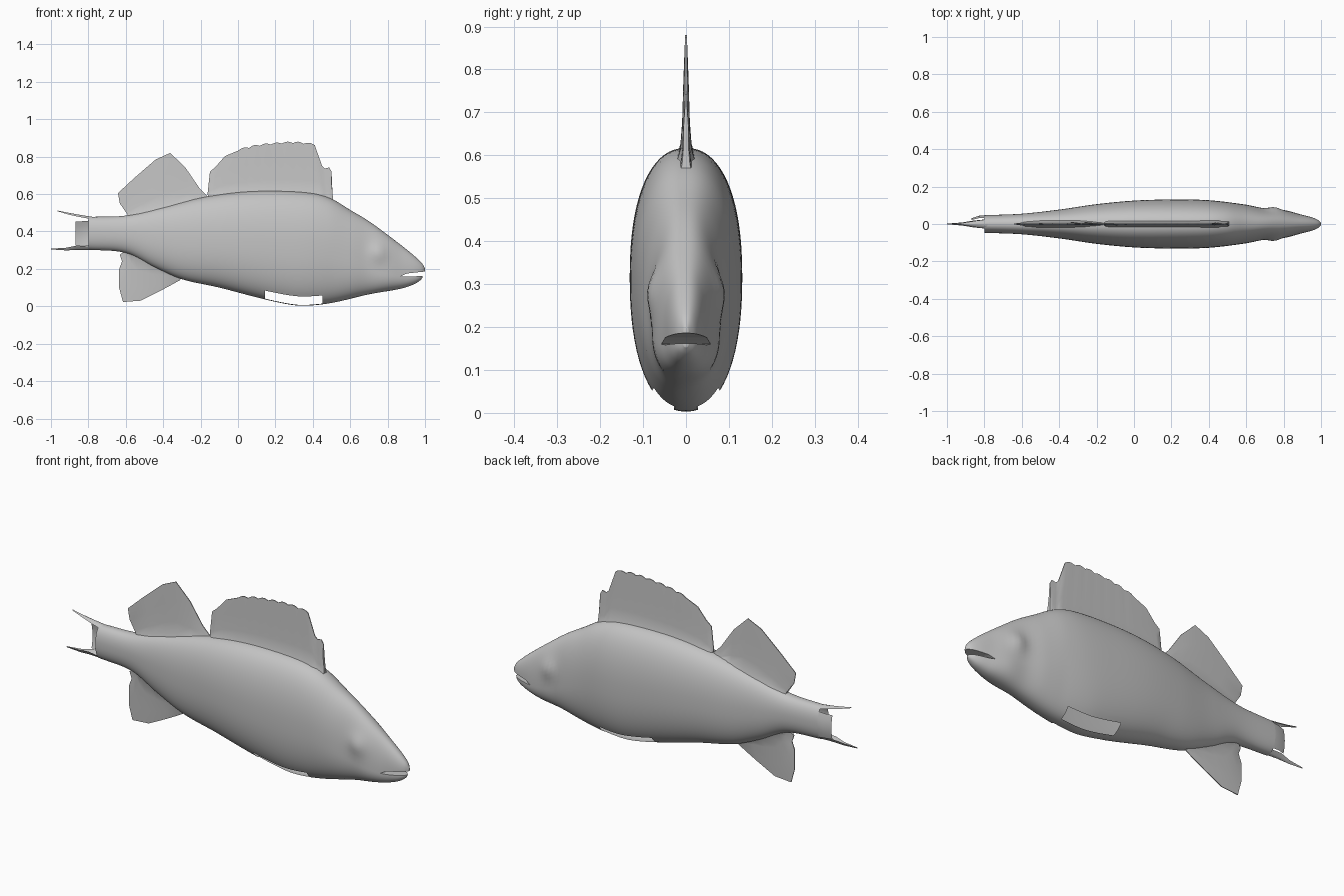
import bpy
import bmesh
from math import sin, cos, pi, exp, radians

cube = bpy.data.objects.get("Cube")
if cube:
    bpy.data.objects.remove(cube, do_unlink=True)

grey = bpy.data.materials.new("plain_grey")
grey.use_nodes = True
grey.diffuse_color = (0.55, 0.55, 0.55, 1)
grey.node_tree.nodes["Principled BSDF"].inputs["Base Color"].default_value = (0.55, 0.55, 0.55, 1)


def finish(name, bm, angle=50):
    """Weld, orient and smooth a bmesh, then link it as an object."""
    bmesh.ops.remove_doubles(bm, verts=bm.verts, dist=0.0002)
    bmesh.ops.recalc_face_normals(bm, faces=bm.faces)
    me = bpy.data.meshes.new(name)
    bm.to_mesh(me)
    bm.free()
    me.materials.append(grey)
    me.shade_smooth()
    me.set_sharp_from_angle(angle=radians(angle))
    ob = bpy.data.objects.new(name, me)
    bpy.context.collection.objects.link(ob)
    return ob


def loft(bm, rows, closed=False, skip=None):
    """Join rows of points with quads; skip(i, j) leaves a hole."""
    grid = [[bm.verts.new(p) for p in row] for row in rows]
    n = len(grid[0])
    for i in range(len(grid) - 1):
        for j in range(n if closed else n - 1):
            k = (j + 1) % n
            if not (skip and skip(i, j)):
                bm.faces.new((grid[i][j], grid[i][k], grid[i + 1][k], grid[i + 1][j]))
    return grid


def curve(points, x):
    """Smooth interpolation through (x, value) points."""
    n = len(points)

    def slope(i):
        a, b = points[max(i - 1, 0)], points[min(i + 1, n - 1)]
        return (b[1] - a[1]) / (b[0] - a[0])
    i = 0
    while i < n - 2 and x > points[i + 1][0]:
        i += 1
    (x0, y0), (x1, y1) = points[i], points[i + 1]
    h = x1 - x0
    t = (x - x0) / h
    return ((1 + 2 * t) * (1 - t) ** 2 * y0 + t * (1 - t) ** 2 * h * slope(i)
            + t * t * (3 - 2 * t) * y1 + t * t * (t - 1) * h * slope(i + 1))


# Body profiles: back, belly and half width along the length
BACK = [(-.8, .478), (-.6, .485), (-.4, .53), (-.2, .58), (0, .61), (.2, .617), (.4, .605),
        (.5, .575), (.6, .515), (.7, .455), (.8, .382), (.9, .305), (.96, .254), (.99, .222), (1, .2)]
BELLY = [(-.8, .303), (-.6, .285), (-.45, .21), (-.3, .145), (-.1, .1), (.1, .048), (.25, .014),
         (.35, .003), (.5, .018), (.7, .064), (.87, .094), (.95, .118), (.985, .138), (1, .153)]
WIDTH = [(-.8, .047), (-.6, .055), (-.4, .077), (-.2, .106), (0, .125), (.2, .131), (.4, .127),
         (.6, .103), (.7, .083), (.8, .075), (.9, .049), (.95, .036), (.985, .021), (1, .006)]
MOUTH = 0.87
SEG = 36


def seam(x):
    """Heights of the upper and lower lip lines."""
    mid = (curve(BACK, x) + curve(BELLY, x)) / 2
    if x <= MOUTH:
        t = max(0, (x - 0.5) / (MOUTH - 0.5))
        z = mid + (0.16 - mid) * t
        return z, z
    s = (x - MOUTH) / (1 - MOUTH)
    return 0.16 + 0.012 * min(1, s * 4) + 0.014 * s, 0.16 - 0.003 * min(1, s * 4) + 0.005 * s


def arc(x, z_edge, z_end):
    """Half a rounded cross-section, with the eye bulging out of it."""
    w = curve(WIDTH, x)
    x_out = x
    if z_end < z_edge and x > MOUTH:
        x_out = MOUTH + (x - MOUTH) * 0.9
    p = 2 / 2.25
    row = []
    for j in range(SEG + 1):
        a = pi * j / SEG
        c = cos(a)
        side = (c > 0) - (c < 0)
        y = -side * w * abs(c) ** p
        z = z_edge + (z_end - z_edge) * max(0, sin(a)) ** p
        bump = 0.016 * exp(-((x - .75) / .042) ** 2 - ((z - .285) / .05) ** 2)
        if abs(c) > 0.05:
            y -= side * bump
        row.append((x_out, y, z))
    return row


xs = [-.8 + i * (MOUTH + .8) / 76 for i in range(77)]
xs += [MOUTH + (1 - MOUTH) * sin(pi / 2 * i / 12) for i in range(1, 13)]
upper = [arc(x, seam(x)[0], curve(BACK, x)) for x in xs]
lower = [arc(x, seam(x)[1], curve(BELLY, x)) for x in xs]


def belly_slot(i, j):
    """Openings left where the paired belly fins would attach."""
    a = (j + 0.5) * 180 / SEG
    return 0.125 < xs[i] < 0.435 and 55 < min(a, 180 - a) < 80


bm = bmesh.new()
up_grid = loft(bm, upper)
low_grid = loft(bm, lower, skip=belly_slot)
# Palate and floor of the mouth, then the blunt lips
inside = [i for i, x in enumerate(xs) if x >= MOUTH - 0.001]
for rows, grid in ((upper, up_grid), (lower, low_grid)):
    loft(bm, [(rows[i][0], rows[i][-1]) for i in inside])
    bm.faces.new(grid[-1])
finish("body", bm)


# Fins: columns run from a buried root to the free edge and thin out on the way
def fin(name, columns, thick=1.0):
    taper = ((0, .024), (.12, .013), (.3, .009), (.65, .006), (1, .002))
    rows = []
    for bx, bz, tx, tz in columns:
        side = [(bx + (tx - bx) * t, -h * thick, bz + (tz - bz) * t) for t, h in taper]
        rows.append(side + [(x, -y, z) for x, y, z in reversed(side)])
    bm = bmesh.new()
    grid = loft(bm, rows, closed=True)
    bm.faces.new(grid[0])
    bm.faces.new(grid[-1])
    finish(name, bm, 40)


# Spiny front dorsal fin with a scalloped edge
EDGE = [(0, .832), (.1, .855), (.2, .866), (.3, .872), (.41, .862)]
columns = [(-.155, .57, -.163, .6), (-.15, .57, -.15, .72), (-.135, .575, -.12, .745),
           (-.09, .58, -.07, .803)]
for i in range(43):
    x = 0.41 * i / 42
    columns.append((x * 1.12 - .01, curve(BACK, x) - .025, x,
                    curve(EDGE, x) + .009 * abs(sin(pi * x / .0586))))
columns += [(.465, .565, .425, .82), (.475, .56, .45, .75), (.48, .56, .465, .737),
            (.49, .555, .488, .742), (.5, .55, .5, .72), (.51, .55, .502, .65)]
fin("front_dorsal_fin", columns)

# Soft rear dorsal fin
fin("rear_dorsal_fin", [
    (-.585, .465, -.597, .53), (-.575, .468, -.632, .55), (-.56, .47, -.642, .605),
    (-.49, .49, -.55, .69), (-.41, .51, -.44, .785), (-.34, .525, -.362, .82),
    (-.27, .545, -.28, .74), (-.21, .56, -.205, .63), (-.17, .57, -.163, .588)])

# Anal fin under the tail stalk
fin("anal_fin", [
    (-.595, .305, -.632, .275), (-.585, .3, -.62, .24), (-.565, .29, -.635, .2),
    (-.54, .28, -.636, .1), (-.5, .26, -.615, .023), (-.45, .235, -.52, .03),
    (-.39, .205, -.42, .08), (-.34, .185, -.36, .112), (-.3, .165, -.31, .14)])


# Thin pointed remnants of the tail fin, arched over the open stalk
def tail_spike(name, stations):
    bm = bmesh.new()
    loft(bm, [[(x, s * w, z - drop * s * s) for s in (-1, -.5, 0, .5, 1)]
              for x, z, w, drop in stations])
    finish(name, bm)


tail_spike("upper_tail_spike", [(-.78, .479, .026, .014), (-.84, .488, .018, .012),
                                (-.9, .499, .009, .01), (-.965, .512, .002, .004)])
tail_spike("lower_tail_spike", [(-.78, .302, .026, -.016), (-.86, .301, .018, -.024),
                                (-.92, .299, .008, -.014), (-1, .304, .002, -.004)])

# Flap continuing the left wall of the stalk
bm = bmesh.new()
rows = []
for x, y, low, high in ((-.795, .047, .322, .458), (-.83, .044, .325, .455), (-.87, .03, .325, .452)):
    rows.append([(x, y * (1 - .3 * s * s), (low + high) / 2 + s * (high - low) / 2)
                 for s in (-1, -.6, 0, .6, 1)])
loft(bm, rows)
finish("tail_flap", bm)
